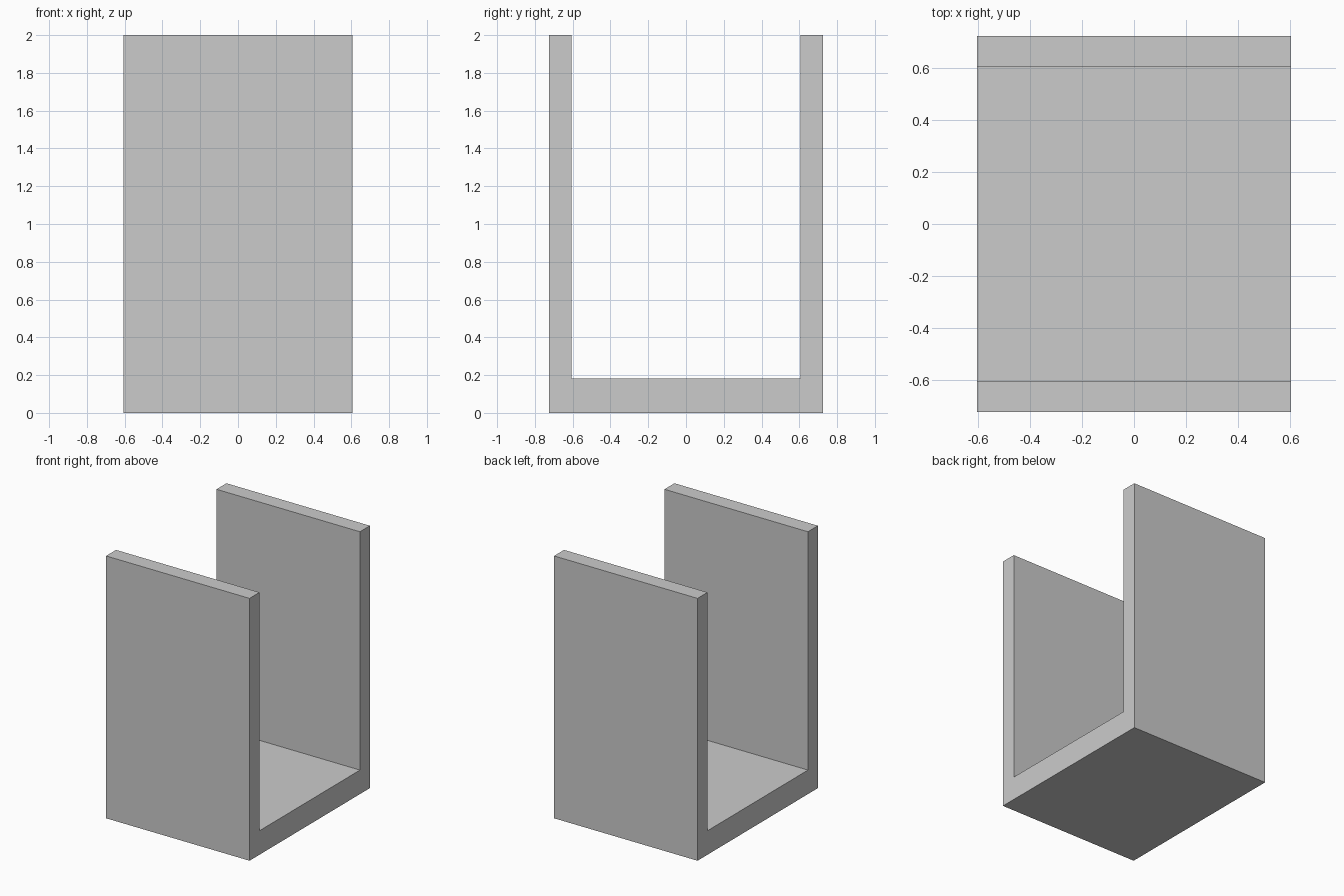
import bpy
import bmesh
from mathutils import Vector

if "Cube" in bpy.data.objects:
    bpy.data.objects.remove(bpy.data.objects["Cube"])

HALF_X, OUTER_Y, INNER_Y = 0.605, 0.725, 0.605
FLOOR_Z, TOP_Z = 0.183, 2.0

# U-shaped cross-section (y, z), mirrored about y = 0
half = [(OUTER_Y, 0), (OUTER_Y, TOP_Z), (INNER_Y, TOP_Z), (INNER_Y, FLOOR_Z)]
profile = half + [(-y, z) for y, z in reversed(half)]

# Channel: extrude the section along x
bm = bmesh.new()
face = bm.faces.new([bm.verts.new((-HALF_X, y, z)) for y, z in profile])
result = bmesh.ops.extrude_face_region(bm, geom=[face], use_keep_orig=True)
moved = [g for g in result["geom"] if isinstance(g, bmesh.types.BMVert)]
bmesh.ops.translate(bm, verts=moved, vec=Vector((2 * HALF_X, 0, 0)))
bmesh.ops.recalc_face_normals(bm, faces=bm.faces[:])

mesh = bpy.data.meshes.new("u_channel")
bm.to_mesh(mesh)
bm.free()
bpy.context.collection.objects.link(bpy.data.objects.new("u_channel", mesh))
